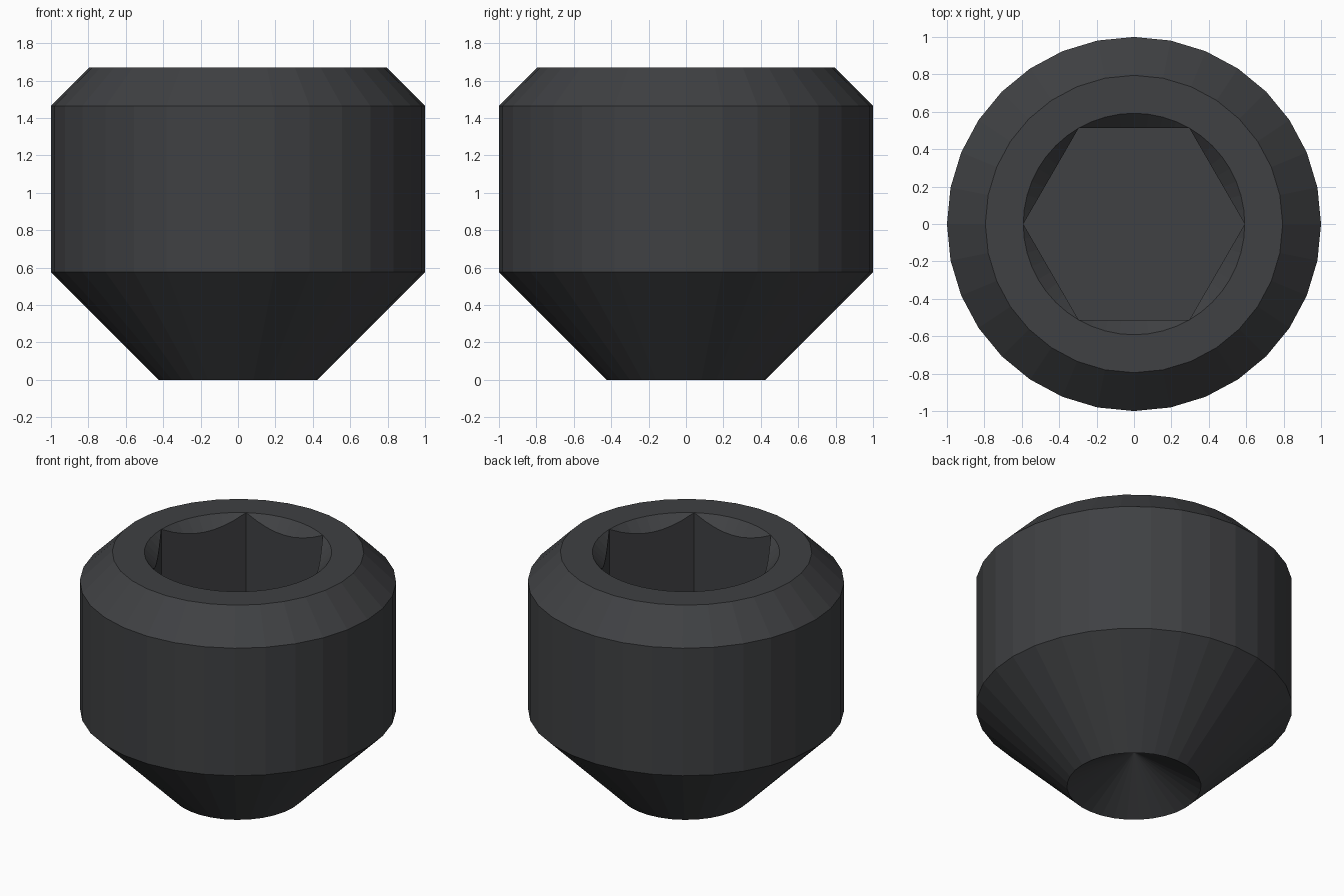
import bpy, bmesh
from math import cos, sin, pi, radians

if "Cube" in bpy.data.objects:
    bpy.data.objects.remove(bpy.data.objects["Cube"])

SIDES, ARC = 32, 8            # body sides, rim points per socket wall
TOP, SOCKET_R, FLOOR = 1.67, 0.592, 0.87
APOTHEM = SOCKET_R * cos(pi / 6)

bm = bmesh.new()


def vert(r, a, z):
    return bm.verts.new((r * cos(a), r * sin(a), z))


def ring(r, z, n):
    return [vert(r, 2 * pi * i / n, z) for i in range(n)]


def skin(a, b):
    n = len(a)
    for i in range(n):
        j = (i + 1) % n
        if a[i] is b[i]:
            bm.faces.new((a[i], a[j], b[j]))
        else:
            loop = dict.fromkeys((a[i], a[j], b[j], b[i]))
            bm.faces.new(list(loop))


# Outer body: cone point, cylinder, top chamfer
body = [ring(r, z, SIDES) for r, z in ((0.424, 0), (1, 0.576), (1, 1.465), (0.795, TOP))]
for lower, upper in zip(body, body[1:]):
    skin(lower, upper)

# Conical cup in the tip
apex = bm.verts.new((0, 0, 0.25))
for i in range(SIDES):
    bm.faces.new((body[0][(i + 1) % SIDES], body[0][i], apex))

# Countersunk rim: the cone meets the hexagon walls in scallops
n = 6 * ARC
rim = ring(SOCKET_R, TOP, n)
scallop = []
for i in range(n):
    a = 2 * pi * i / n
    if i % ARC == 0:
        scallop.append(rim[i])
    else:
        r = APOTHEM / cos(a % (pi / 3) - pi / 6)
        scallop.append(vert(r, a, TOP - (SOCKET_R - r)))
for i in range(n):
    j = (i + 1) % n
    bm.faces.new(list(dict.fromkeys((rim[i], rim[j], scallop[j], scallop[i]))))

# Hexagon walls and socket floor
floor = ring(SOCKET_R, FLOOR, 6)
bm.faces.new(floor)
for k in range(6):
    top = [scallop[(k * ARC + i) % n] for i in range(ARC + 1)]
    bm.faces.new(top + [floor[(k + 1) % 6], floor[k]])

# Flat top annulus between chamfer and socket rim
edges = [bm.edges.get((loop[i], loop[(i + 1) % len(loop)]))
         for loop in (body[-1], rim) for i in range(len(loop))]
bmesh.ops.bridge_loops(bm, edges=edges)
bmesh.ops.recalc_face_normals(bm, faces=bm.faces[:])

mesh = bpy.data.meshes.new("set_screw")
bm.to_mesh(mesh)
bm.free()
screw = bpy.data.objects.new("set_screw", mesh)
bpy.context.collection.objects.link(screw)

# Dark steel
steel = bpy.data.materials.new("dark_steel")
steel.diffuse_color = (0.05, 0.052, 0.056, 1)
steel.use_nodes = True
steel.node_tree.nodes["Principled BSDF"].inputs["Base Color"].default_value = steel.diffuse_color
mesh.materials.append(steel)
